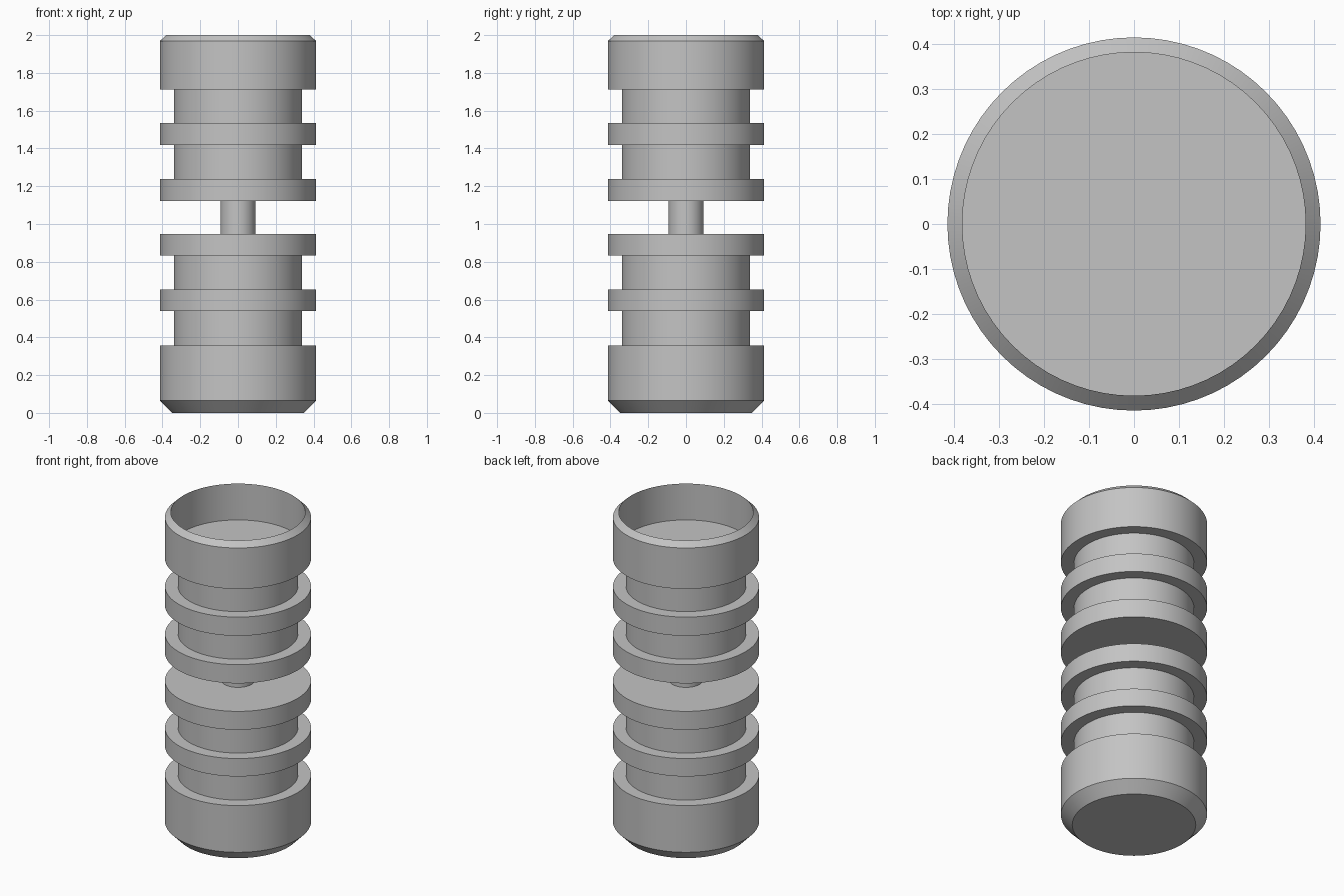
import bpy
import bmesh
import math

cube = bpy.data.objects.get("Cube")
if cube:
    bpy.data.objects.remove(cube, do_unlink=True)

SEGMENTS = 72
OUTER, NECK, ROD, CUP = 0.414, 0.34, 0.093, 0.381

grey = bpy.data.materials.new("plain_grey")
grey.use_nodes = True
colour = (0.55, 0.55, 0.55, 1)
grey.diffuse_color = colour
grey.node_tree.nodes["Principled BSDF"].inputs["Base Color"].default_value = colour


def lathe(name, profile):
    """Spin a (radius, height) profile, listed from bottom to top, around z."""
    bm = bmesh.new()
    verts = [bm.verts.new((r, 0, z)) for r, z in profile]
    edges = [bm.edges.new(pair) for pair in zip(verts, verts[1:])]
    bmesh.ops.spin(bm, geom=verts + edges, cent=(0, 0, 0), axis=(0, 0, 1),
                   angle=2 * math.pi, steps=SEGMENTS, use_duplicate=False)
    bmesh.ops.remove_doubles(bm, verts=bm.verts, dist=1e-5)
    bmesh.ops.recalc_face_normals(bm, faces=bm.faces)
    mesh = bpy.data.meshes.new(name)
    bm.to_mesh(mesh)
    bm.free()
    mesh.materials.append(grey)
    obj = bpy.data.objects.new(name, mesh)
    bpy.context.collection.objects.link(obj)
    bpy.ops.object.select_all(action="DESELECT")
    obj.select_set(True)
    bpy.context.view_layer.objects.active = obj
    bpy.ops.object.shade_smooth_by_angle(angle=math.radians(30))
    return obj


def steps(radii, heights):
    """Straight-walled steps: each radius runs between neighbouring heights."""
    return [(r, z) for r, span in zip(radii, zip(heights, heights[1:])) for z in span]


# Lower body: chamfered foot, two necks and two collars
lathe("lower_body", [(0, 0), (0.35, 0)]
      + steps([OUTER, NECK, OUTER, NECK, OUTER],
              [0.066, 0.358, 0.54, 0.652, 0.832, 0.947])
      + [(0, 0.947)])

# Thin rod joining the two halves
lathe("centre_rod", [(0, 0.946), (ROD, 0.946), (ROD, 1.123), (0, 1.123)])

# Upper body: two collars, two necks and an open cup with a sharp rim
lathe("upper_body", [(0, 1.122)]
      + steps([OUTER, NECK, OUTER, NECK, OUTER],
              [1.122, 1.239, 1.419, 1.536, 1.712, 1.968])
      + [(CUP, 2), (CUP, 1.773), (0, 1.773)])
